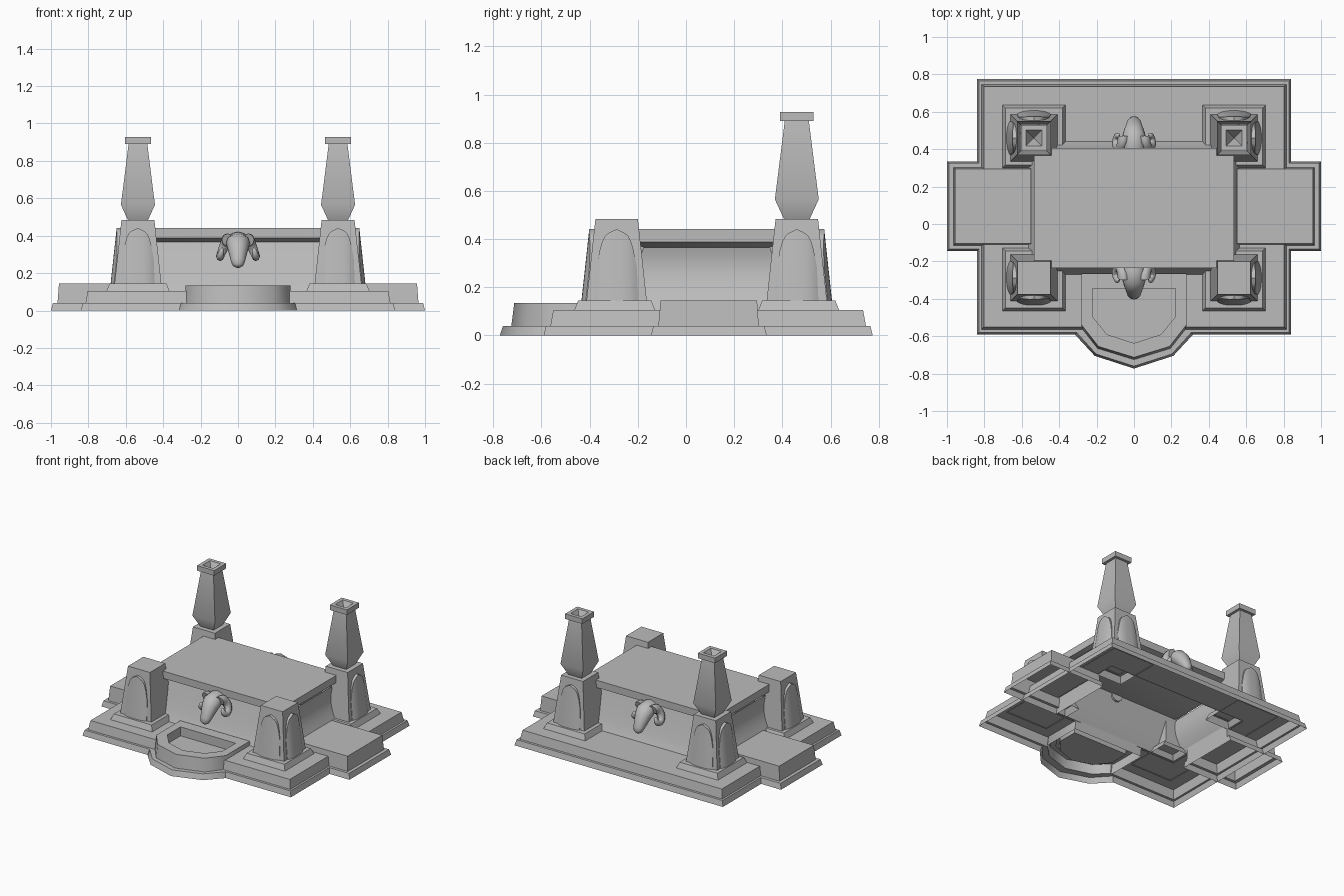
import bpy, bmesh, math
from mathutils import Vector

cube = bpy.data.objects.get("Cube")
if cube:
    bpy.data.objects.remove(cube, do_unlink=True)

stone = bpy.data.materials.new("grey_stone")
stone.use_nodes = True
GREY = (0.5, 0.5, 0.5, 1)
stone.diffuse_color = GREY
stone.node_tree.nodes["Principled BSDF"].inputs["Base Color"].default_value = GREY

MID_Y = 0.086          # altar centre line
PILLAR_X = 0.535


def loft(name, loops, cap_start=False, cap_end=True, angle=45):
    """Skin a list of equal-sized closed loops into a mesh object."""
    bm = bmesh.new()
    rings = [[bm.verts.new(p) for p in loop] for loop in loops]
    n = len(rings[0])
    for a, b in zip(rings, rings[1:]):
        for i in range(n):
            j = (i + 1) % n
            bm.faces.new((a[i], a[j], b[j], b[i]))
    if cap_start:
        bm.faces.new(rings[0][::-1])
    if cap_end:
        bm.faces.new(rings[-1])
    bmesh.ops.recalc_face_normals(bm, faces=bm.faces[:])
    me = bpy.data.meshes.new(name)
    bm.to_mesh(me)
    bm.free()
    me.materials.append(stone)
    me.shade_smooth()
    me.set_sharp_from_angle(angle=math.radians(angle))
    ob = bpy.data.objects.new(name, me)
    bpy.context.collection.objects.link(ob)
    return ob


def rect(x0, x1, y0, y1, z):
    return [(x0, y0, z), (x1, y0, z), (x1, y1, z), (x0, y1, z)]


def box(cx, cy, hx, hy, z):
    return rect(cx - hx, cx + hx, cy - hy, cy + hy, z)


def bay(back, x1, y1, x2, y2, tip, z):
    """Angular bay outline, symmetrical in x."""
    half = [(-x1, back), (-x1, y1), (-x2, y2)]
    pts = half + [(0, tip)] + [(-x, y) for x, y in reversed(half)]
    return [(x, y, z) for x, y in pts]


def outline(hx, front, rear, z, *bay_shape):
    """Rectangle whose front edge carries a bay."""
    return ([(-hx, front, z)] + bay(front, *bay_shape, z)
            + [(hx, front, z), (hx, rear, z), (-hx, rear, z)])


# Stepped base with front bay, open under the altar and the basin
loft("base_steps", [
    outline(0.84, -0.591, 0.775, 0, 0.315, -0.592, 0.21, -0.705, -0.773),
    outline(0.83, -0.581, 0.765, 0.04, 0.305, -0.582, 0.203, -0.695, -0.76),
    outline(0.815, -0.563, 0.747, 0.04, 0.27, -0.564, 0.185, -0.65, -0.705),
    outline(0.803, -0.551, 0.735, 0.105, 0.265, -0.552, 0.18, -0.64, -0.695),
    outline(0.56, -0.262, 0.438, 0.105, 0.24, -0.505, 0.16, -0.61, -0.66)],
    cap_end=False)

# Sunken front basin
loft("front_basin", [
    bay(-0.265, 0.285, -0.55, 0.195, -0.665, -0.725, 0.04),
    bay(-0.265, 0.28, -0.54, 0.19, -0.655, -0.713, 0.135),
    bay(-0.345, 0.222, -0.495, 0.145, -0.59, -0.637, 0.135),
    bay(-0.345, 0.222, -0.495, 0.145, -0.59, -0.637, 0.07)])

# Side wings
for side, label in ((1, "left"), (-1, "right")):
    def wing(end, y0, y1, z):
        x0, x1 = sorted((side * 0.55, side * end))
        return rect(x0, x1, y0, y1, z)
    loft(label + "_wing", [
        wing(1.0, -0.145, 0.335, 0), wing(0.99, -0.135, 0.325, 0.04),
        wing(0.965, -0.115, 0.302, 0.04), wing(0.957, -0.105, 0.295, 0.145)])

# Altar body with tapered front and rear and hollow-curved ends
body = []
for i in range(9):
    t = i / 8
    body.append(box(0, MID_Y, 0.568 - 0.065 * math.sin(math.pi * 0.7 * t),
                    0.358 - 0.095 * t ** 0.85, 0.1 + 0.265 * t))
loft("altar_body", body, cap_end=False)

# Altar slab with bevelled underside
loft("altar_slab", [
    box(0, MID_Y, 0.455, 0.245, 0.358), box(0, MID_Y, 0.535, 0.32, 0.388),
    box(0, MID_Y, 0.535, 0.32, 0.441)], cap_start=True)


def pillar_half(z):
    return 0.125 - 0.037 * (z - 0.145) / 0.34


# Bulging pointed-arch panel on an outer pillar face
def arch_panel(name, cx, cy, direction):
    dx, dy = direction
    loops = []
    steps = 16
    for i in range(steps + 1):
        u = -1 + 2 * i / steps
        a = abs(u)
        top = 0.146 + 0.295 * (1 - 0.12 * a - 0.42 * a ** 6)
        out = 0.003 + 0.018 * (1 - a ** 3)
        loop = []
        for z, d in ((0.14, -0.01), (0.14, out), (top, out), (top, -0.01)):
            r = pillar_half(z) + d
            w = 0.09 * u * (1 - 0.5 * (z - 0.14))
            loop.append((cx + dx * r - dy * w, cy + dy * r + dx * w, z))
        loops.append(loop)
    loft(name, loops, cap_start=True)


# Corner pillars on pedestals
for sx, side in ((1, "left"), (-1, "right")):
    for sy, end in ((-1, "front"), (1, "rear")):
        cx, cy = sx * PILLAR_X, MID_Y + sy * 0.374
        tag = end + "_" + side
        loft(tag + "_pedestal", [
            box(cx, cy + sy * 0.008, 0.17, 0.17, 0.1),
            box(cx, cy + sy * 0.008, 0.152, 0.152, 0.145)])
        loft(tag + "_pillar", [
            box(cx, cy, pillar_half(z), pillar_half(z), z) for z in (0.14, 0.483)])
        arch_panel(tag + "_side_arch", cx, cy, (sx, 0))
        arch_panel(tag + "_" + end + "_arch", cx, cy, (0, sy))

        # Tapered rear posts with hollow square caps
        if sy > 0:
            profile = [(0.052, 0.48), (0.091, 0.565), (0.05, 0.89),
                       (0.069, 0.89), (0.069, 0.927), (0.043, 0.927), (0.003, 0.855)]
            loft(side + "_post", [box(cx, cy, h, h, z) for h, z in profile])


def ring(center, tangent, rx, ry, count=12):
    """Elliptical ring square to a tangent lying near the y-z plane."""
    t = Vector(tangent).normalized()
    across = (Vector((1, 0, 0)) - t * t.x).normalized()
    up = t.cross(across)
    return [Vector(center) + across * rx * math.cos(k * math.tau / count)
            + up * ry * math.sin(k * math.tau / count) for k in range(count)]


# Horned animal heads, built facing the front then turned for the rear
head_path = [(-0.17, 0.36, 0.045, 0.04), (-0.25, 0.37, 0.06, 0.05),
             (-0.295, 0.36, 0.064, 0.056), (-0.325, 0.33, 0.055, 0.052),
             (-0.35, 0.295, 0.046, 0.042), (-0.372, 0.263, 0.038, 0.032),
             (-0.382, 0.242, 0.029, 0.024), (-0.385, 0.231, 0.012, 0.012)]
for end, turn in (("front", False), ("rear", True)):
    def place(loops):
        if not turn:
            return loops
        return [[(-p[0], 2 * MID_Y - p[1], p[2]) for p in loop] for loop in loops]

    rings = []
    for i, (y, z, rx, ry) in enumerate(head_path):
        a = head_path[max(i - 1, 0)]
        b = head_path[min(i + 1, len(head_path) - 1)]
        rings.append(ring((0, y, z), (0, b[0] - a[0], b[1] - a[1]), rx, ry))
    loft(end + "_animal_head", place(rings), cap_start=True, angle=60)

    # Thick curled horns leaning outward
    for sx, side in ((1, "left"), (-1, "right")):
        rings = []
        for i in range(21):
            t = i / 20
            ang = -0.3 + t * 5.4
            r = 0.05 - 0.026 * t
            z = 0.325 + r * 1.1 * math.cos(ang)
            pos = (sx * (0.055 + 0.02 * min(1, t * 2) + 0.22 * (0.38 - z)),
                   -0.275 + r * math.sin(ang), z)
            tan = (0, math.cos(ang), -math.sin(ang))
            size = 0.03 * (1 - t) ** 0.5 + 0.005
            rings.append(ring(pos, tan, size * 0.9, size, 8))
        loft(end + "_" + side + "_horn", place(rings), cap_start=True, angle=60)
